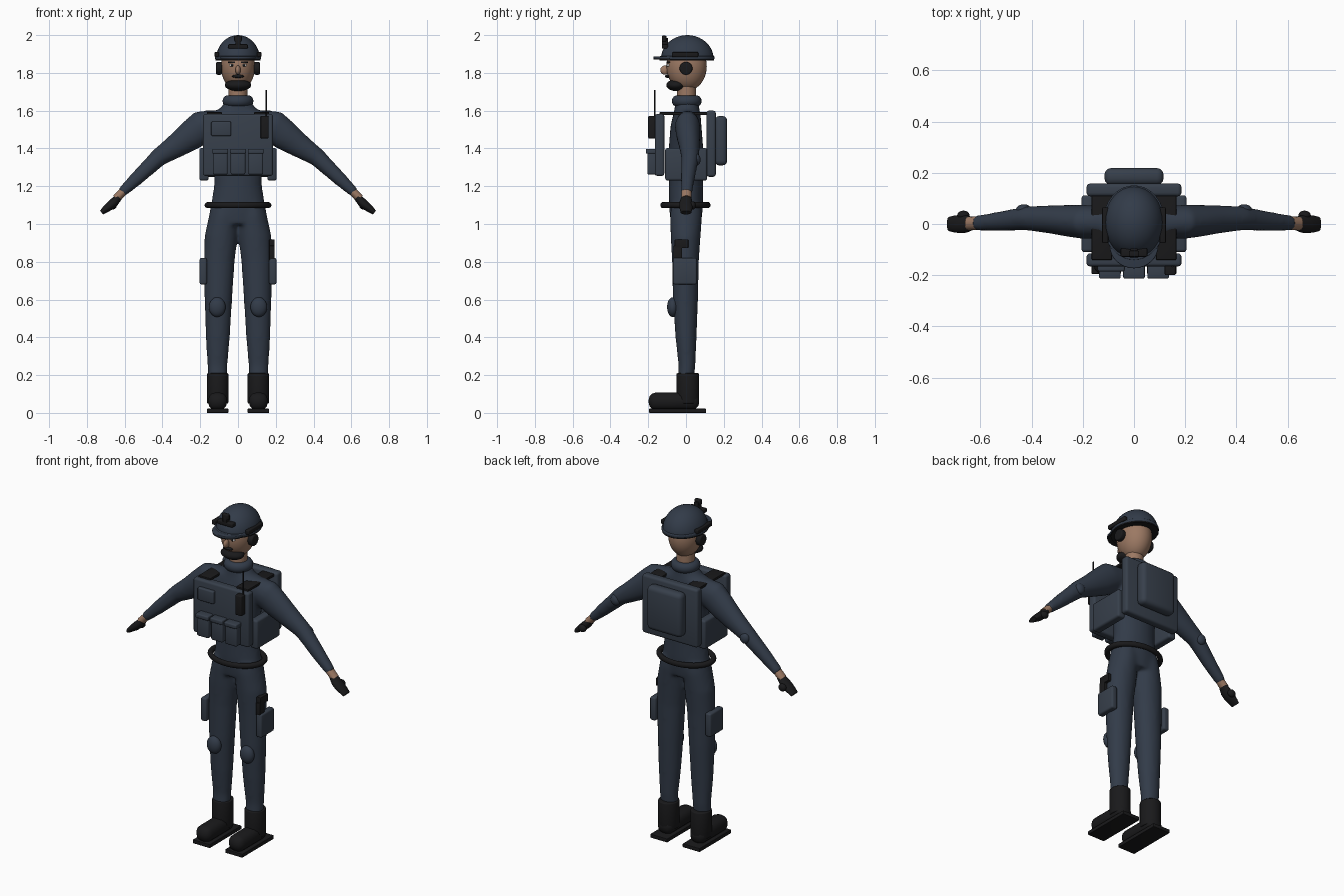
import bpy, bmesh, math
from mathutils import Vector, Matrix

if "Cube" in bpy.data.objects:
    bpy.data.objects.remove(bpy.data.objects["Cube"])


def material(name, r, g, b):
    m = bpy.data.materials.new(name)
    m.use_nodes = True
    m.diffuse_color = (r, g, b, 1)
    bsdf = next(n for n in m.node_tree.nodes if n.type == 'BSDF_PRINCIPLED')
    bsdf.inputs["Base Color"].default_value = (r, g, b, 1)
    bsdf.inputs["Roughness"].default_value = 0.8
    return m


NAVY = material("navy cloth", 0.032, 0.044, 0.066)
VEST = material("vest blue grey", 0.038, 0.050, 0.070)
BLACK = material("black gear", 0.010, 0.010, 0.011)
SKIN = material("skin", 0.33, 0.19, 0.125)
WHITE = material("eye white", 0.7, 0.7, 0.68)


def finish(name, bm, mat, smooth=True):
    bmesh.ops.recalc_face_normals(bm, faces=bm.faces)
    me = bpy.data.meshes.new(name)
    bm.to_mesh(me)
    bm.free()
    me.materials.append(mat)
    ob = bpy.data.objects.new(name, me)
    bpy.context.collection.objects.link(ob)
    if smooth:
        bpy.ops.object.select_all(action='DESELECT')
        ob.select_set(True)
        bpy.context.view_layer.objects.active = ob
        bpy.ops.object.shade_smooth_by_angle(angle=math.radians(40))
    return ob


def box(name, x, y, z, mat, bevel=0.0):
    """Box from (min, max) pairs with rounded edges."""
    bm = bmesh.new()
    bmesh.ops.create_cube(bm, size=1)
    for v in bm.verts:
        for i, (lo, hi) in enumerate((x, y, z)):
            v.co[i] = (lo + hi) / 2 + v.co[i] * (hi - lo)
    if bevel:
        bmesh.ops.bevel(bm, geom=bm.edges[:], offset=bevel, segments=3,
                        profile=0.5, affect='EDGES')
    return finish(name, bm, mat, bool(bevel))


def ball(name, c, r, mat, cut=False):
    """Ellipsoid, optionally only its capped upper half."""
    bm = bmesh.new()
    bmesh.ops.create_uvsphere(bm, u_segments=32, v_segments=20, radius=1)
    if cut:
        geom = bm.verts[:] + bm.edges[:] + bm.faces[:]
        bmesh.ops.bisect_plane(bm, geom=geom, plane_co=(0, 0, 0.001),
                               plane_no=(0, 0, 1), clear_inner=True)
        bmesh.ops.holes_fill(bm, edges=[e for e in bm.edges if e.is_boundary])
    bmesh.ops.transform(bm, matrix=Matrix.Translation(c) @ Matrix.Diagonal((*r, 1)),
                        verts=bm.verts)
    return finish(name, bm, mat)


def tube(name, c, rx, ry, depth, mat, bevel=0.0, rot=None):
    """Elliptical cylinder with rounded rims."""
    bm = bmesh.new()
    bmesh.ops.create_cone(bm, cap_ends=True, segments=32, radius1=1, radius2=1, depth=depth)
    bmesh.ops.transform(bm, matrix=Matrix.Diagonal((rx, ry, 1, 1)), verts=bm.verts)
    if bevel:
        rims = [e for e in bm.edges if any(len(f.verts) > 4 for f in e.link_faces)]
        bmesh.ops.bevel(bm, geom=rims, offset=bevel, segments=3, profile=0.5, affect='EDGES')
    m = Matrix.Translation(c) @ (rot or Matrix())
    bmesh.ops.transform(bm, matrix=m, verts=bm.verts)
    return finish(name, bm, mat)


def loft(bm, stations, n=24):
    """Skin elliptical rings (x, y, z, radius, y radius) along a path."""
    pts = [Vector(s[:3]) for s in stations]
    rings = []
    for i, s in enumerate(stations):
        t = pts[min(i + 1, len(pts) - 1)] - pts[max(i - 1, 0)]
        a = Vector((0, 1, 0)).cross(t).normalized()
        rings.append([bm.verts.new(pts[i] + a * s[3] * math.cos(u) + Vector((0, s[4] * math.sin(u), 0)))
                      for u in (2 * math.pi * k / n for k in range(n))])
    for p, q in zip(rings, rings[1:]):
        for k in range(n):
            bm.faces.new((p[k], p[(k + 1) % n], q[(k + 1) % n], q[k]))
    bm.faces.new(rings[0])
    bm.faces.new(rings[-1])


def ring(name, c, rx, ry, minor, height, mat):
    """Elliptical torus; rx, ry are centre-line radii."""
    bpy.ops.mesh.primitive_torus_add(location=c, major_segments=48, minor_segments=14,
                                     major_radius=rx, minor_radius=minor)
    ob = bpy.context.object
    ob.name = name
    ob.scale = (1, ry / rx, height / minor)
    ob.data.materials.append(mat)
    bpy.ops.object.shade_smooth()


# Clothed body: torso, legs and arms fused into one skin
bm = bmesh.new()
loft(bm, [(0, 0, 1.0, .145, .08), (0, 0, 1.06, .152, .087), (0, 0, 1.12, .14, .09),
          (0, 0, 1.2, .127, .09), (0, 0, 1.3, .128, .09), (0, 0, 1.42, .15, .09),
          (0, 0, 1.52, .18, .082), (0, .005, 1.58, .18, .072), (0, .005, 1.608, .10, .066),
          (0, .005, 1.65, .065, .062)])
for s in (-1, 1):
    loft(bm, [(s * .108, -.003, .15, .05, .042), (s * .109, .005, .25, .053, .045),
              (s * .107, .0, .4, .064, .056), (s * .104, -.003, .6, .073, .067),
              (s * .099, -.003, .8, .081, .071), (s * .09, -.002, .93, .087, .079),
              (s * .075, 0, 1.04, .078, .085), (s * .07, 0, 1.1, .07, .08)])
    loft(bm, [(s * .12, .008, 1.535, .07, .06), (s * .19, .008, 1.515, .088, .067),
              (s * .25, .012, 1.468, .08, .063), (s * .33, .018, 1.412, .064, .055),
              (s * .42, .022, 1.352, .048, .047), (s * .53, .01, 1.247, .038, .038),
              (s * .617, .003, 1.165, .027, .03)])
body = finish("clothed_body", bm, NAVY)
fuse = body.modifiers.new("fuse", 'REMESH')
fuse.mode, fuse.voxel_size, fuse.use_smooth_shade = 'VOXEL', 0.011, True
relax = body.modifiers.new("relax", 'SMOOTH')
relax.factor, relax.iterations = 0.5, 8

# Neck, collar and belt
tube("neck", (0, .003, 1.68), .05, .05, .1, SKIN)
ring("collar", (0, .004, 1.651), .054, .052, .028, .03, NAVY)
ring("belt", (0, -.003, 1.10), .16, .12, .017, .016, BLACK)

# Head and face
ball("head", (0, .003, 1.835), (.09, .107, .13), SKIN)
ball("nose", (0, -.112, 1.815), (.014, .024, .024), SKIN)
ball("beard", (0, -.052, 1.735), (.07, .052, .031), BLACK)
ball("moustache", (0, -.097, 1.782), (.032, .014, .009), BLACK)
for s in (-1, 1):
    ball("eye", (s * .032, -.092, 1.84), (.013, .01, .008), WHITE)
    ball("pupil", (s * .032, -.099, 1.84), (.006, .005, .007), BLACK)
    box("eyebrow", sorted((s * .015, s * .052)), (-.102, -.085), (1.852, 1.861), BLACK, .002)

# Helmet with brim, front mount and rails
ball("helmet_shell", (0, .007, 1.872), (.116, .14, .128), NAVY, cut=True)
tube("helmet_rim", (0, .005, 1.88), .122, .146, .018, NAVY, .005)
tube("helmet_edge", (0, .005, 1.869), .12, .144, .007, BLACK)
tube("visor", (0, -.085, 1.881), .095, .088, .012, NAVY, .004)
tube("visor_edge", (0, -.085, 1.873), .093, .086, .006, BLACK)
box("mount_plate", (-.052, .052), (-.128, -.095), (1.928, 1.952), BLACK, .005)
box("mount_stem", (-.014, .014), (-.128, -.095), (1.945, 1.985), BLACK, .004)
box("mount_block", (-.02, .02), (-.128, -.104), (1.966, 1.997), BLACK, .005)
for s in (-1, 1):
    box("helmet_rail", sorted((s * .1, s * .124)), (-.075, .065), (1.884, 1.91), BLACK, .005)
    tube("earcup", (s * .1, 0, 1.824), .034, .034, .032, BLACK, .008,
         Matrix.Rotation(math.pi / 2, 4, 'Y'))

# Vest panels, pouches and pack
box("front_panel", (-.185, .185), (-.165, -.115), (1.255, 1.582), VEST, .012)
box("back_panel", (-.185, .185), (.108, .158), (1.25, 1.6), VEST, .014)
box("backpack", (-.115, .115), (.152, .218), (1.31, 1.572), VEST, .025)
box("chest_pouch", (-.142, -.036), (-.185, -.155), (1.466, 1.542), VEST, .007)
for x in (-.094, 0, .094):
    box("magazine_pouch", (x - .039, x + .039), (-.205, -.155), (1.262, 1.385), VEST, .009)
    box("pouch_flap", (x - .042, x + .042), (-.213, -.155), (1.372, 1.398), VEST, .006)
for s in (-1, 1):
    box("side_panel", sorted((s * .155, s * .205)), (-.11, .112), (1.23, 1.402), VEST, .012)
    box("shoulder_strap", sorted((s * .086, s * .165)), (-.14, .115), (1.577, 1.592), BLACK, .003)

# Radio
box("radio", (.12, .162), (-.2, -.155), (1.453, 1.572), BLACK, .005)
tube("radio_antenna", (.15, -.165, 1.635), .004, .004, .15, BLACK)

for s in (-1, 1):
    # Wrists and gloves
    bm = bmesh.new()
    loft(bm, [(s * .6, .003, 1.18, .022, .026), (s * .645, .002, 1.135, .022, .026)])
    finish("wrist", bm, SKIN)
    bm = bmesh.new()
    loft(bm, [(s * .632, .002, 1.143, .02, .026), (s * .655, 0, 1.116, .024, .034),
              (s * .68, 0, 1.094, .023, .036), (s * .705, 0, 1.075, .018, .032),
              (s * .722, 0, 1.06, .013, .028)])
    finish("glove", bm, BLACK)
    ball("glove_thumb", (s * .666, .034, 1.098), (.024, .018, .022), BLACK)
    # Joint pads
    ball("elbow_pad", (s * .43, .055, 1.34), (.03, .022, .032), NAVY)
    ball("knee_pad", (s * .11, -.07, .56), (.044, .03, .052), NAVY)
    # Thigh pouches
    box("thigh_pouch", sorted((s * .165, s * .203)), (-.068, .057), (.68, .82), VEST, .01)
    # Boots
    tube("boot_shaft", (s * .108, .01, .13), .057, .06, .16, BLACK, .006)
    box("boot_foot", (s * .108 - .05, s * .108 + .05), (-.198, .07), (.015, .108), BLACK, .04)
    box("boot_sole", (s * .108 - .057, s * .108 + .057), (-.195, .106), (0, .022), BLACK, .003)

# Holstered sidearm on the left thigh
box("sidearm_slide", (.165, .193), (-.06, .012), (.872, .918), BLACK, .003)
box("sidearm_grip", (.165, .193), (-.066, -.02), (.81, .885), BLACK, .003)
